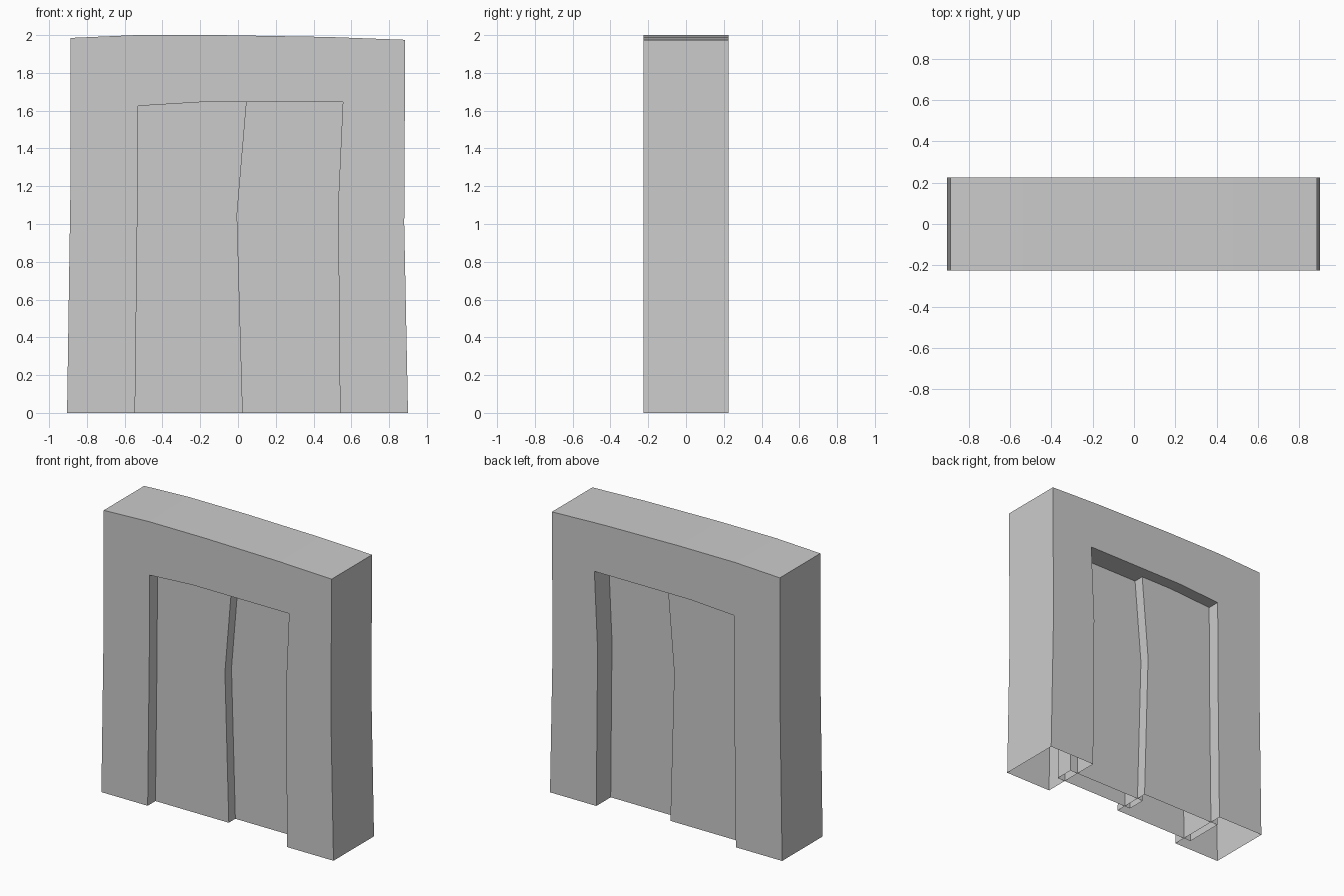
import bpy
import bmesh

if "Cube" in bpy.data.objects:
    bpy.data.objects.remove(bpy.data.objects["Cube"])


def open_prism(name, profile, half_depth):
    """Extrude an x-z profile (counter-clockwise from the front) along y, leaving the floor side open."""
    bm = bmesh.new()
    front = [bm.verts.new((x, -half_depth, z)) for x, z in profile]
    back = [bm.verts.new((x, half_depth, z)) for x, z in profile]
    bm.faces.new(front)
    bm.faces.new(back[::-1])
    n = len(profile)
    for i in range(n):
        j = (i + 1) % n
        if profile[i][1] == 0 and profile[j][1] == 0:
            continue
        bm.faces.new((front[j], front[i], back[i], back[j]))
    mesh = bpy.data.meshes.new(name)
    bm.to_mesh(mesh)
    bm.free()
    obj = bpy.data.objects.new(name, mesh)
    bpy.context.collection.objects.link(obj)
    return obj


# Door frame: uneven outer outline, then the opening
outer = [(0.90, 0), (0.88, 1.0), (0.885, 1.975), (0.48, 1.99), (-0.10, 2.0),
         (-0.54, 2.0), (-0.887, 1.985), (-0.887, 1.2), (-0.905, 0)]
opening = [(-0.545, 0), (-0.532, 1.1), (-0.53, 1.625), (-0.20, 1.645),
           (0.555, 1.645), (0.53, 1.1), (0.54, 0)]
open_prism("door_frame", outer + opening, 0.225)

# Thick left door, with the bent meeting edge; its ends sink into the frame
open_prism("left_door", [(-0.60, 0), (0.025, 0), (-0.005, 1.05),
                         (0.05, 1.70), (-0.60, 1.70)], 0.138)

# Thin right door, tucked just behind the meeting edge
open_prism("right_door", [(-0.02, 0), (0.60, 0), (0.60, 1.70), (-0.02, 1.70)], 0.065)
